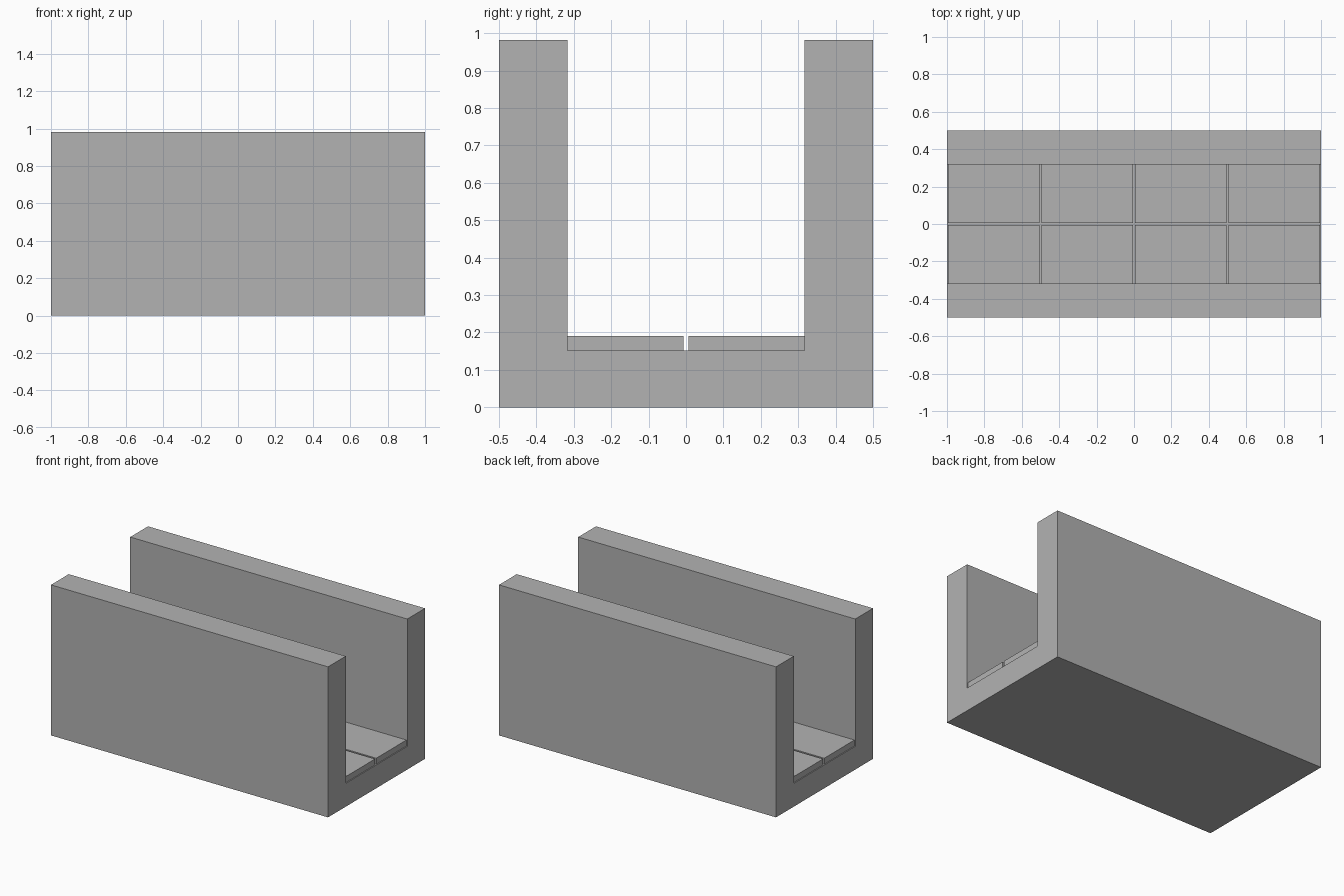
import bpy
import bmesh
from mathutils import Matrix, Vector

cube = bpy.data.objects.get("Cube")
if cube:
    bpy.data.objects.remove(cube, do_unlink=True)

LENGTH, HALF_WIDTH, HEIGHT = 2.0, 0.5, 0.982
INNER, FLOOR = 0.317, 0.152
TILE_TOP, GAP, COLUMNS = 0.191, 0.0125, 4

grey = bpy.data.materials.new("concrete grey")
grey.use_nodes = True
colour = (0.448, 0.448, 0.448, 1)
grey.diffuse_color = colour
grey.node_tree.nodes["Principled BSDF"].inputs["Base Color"].default_value = colour


def add_object(name, bm):
    bmesh.ops.recalc_face_normals(bm, faces=bm.faces)
    mesh = bpy.data.meshes.new(name)
    bm.to_mesh(mesh)
    bm.free()
    mesh.materials.append(grey)
    obj = bpy.data.objects.new(name, mesh)
    bpy.context.collection.objects.link(obj)


def box(name, low, high):
    low, high = Vector(low), Vector(high)
    bm = bmesh.new()
    bmesh.ops.create_cube(bm, size=1, matrix=Matrix.Translation((low + high) / 2)
                          @ Matrix.Diagonal((*(high - low), 1)))
    add_object(name, bm)


# U-shaped channel: one profile extruded along its length
half = [(HALF_WIDTH, 0), (HALF_WIDTH, HEIGHT), (INNER, HEIGHT), (INNER, FLOOR)]
profile = half + [(-y, z) for y, z in reversed(half)]
bm = bmesh.new()
face = bm.faces.new([bm.verts.new((-LENGTH / 2, y, z)) for y, z in profile])
extruded = bmesh.ops.extrude_face_region(bm, geom=[face], use_keep_orig=True)
moved = [v for v in extruded["geom"] if isinstance(v, bmesh.types.BMVert)]
bmesh.ops.translate(bm, verts=moved, vec=(LENGTH, 0, 0))
add_object("channel", bm)

# Floor slabs: two rows separated by narrow joints
pitch = LENGTH / COLUMNS
for column in range(COLUMNS):
    start = -LENGTH / 2 + column * pitch + GAP / 2
    end = start + pitch - GAP
    box(f"front_floor_slab_{column + 1}", (start, -INNER, FLOOR), (end, -GAP / 2, TILE_TOP))
    box(f"back_floor_slab_{column + 1}", (start, GAP / 2, FLOOR), (end, INNER, TILE_TOP))
